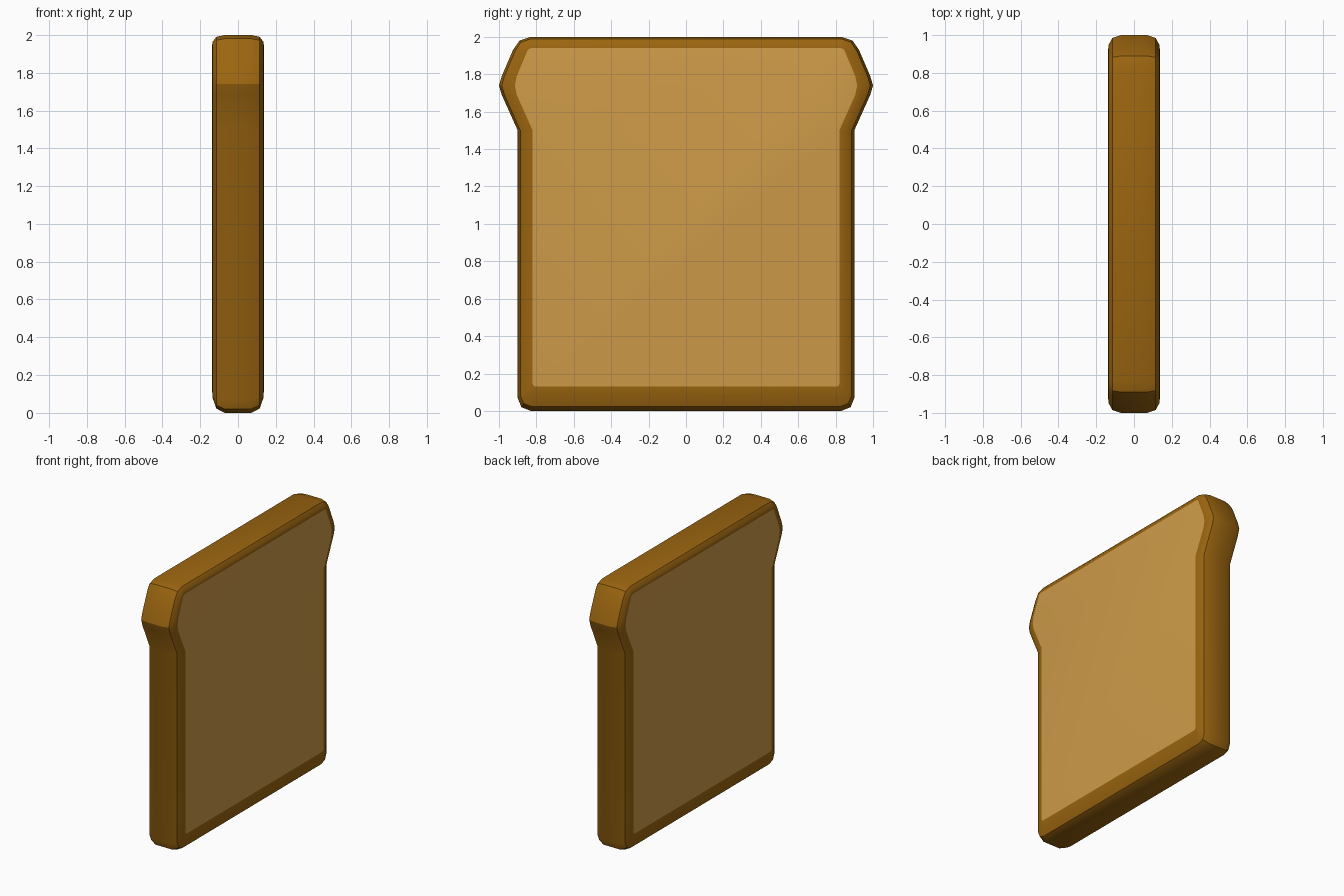
import bpy, bmesh, math

if "Cube" in bpy.data.objects:
    bpy.data.objects.remove(bpy.data.objects["Cube"])

def material(name, color):
    m = bpy.data.materials.new(name)
    m.diffuse_color = (*color, 1)
    m.use_nodes = True
    m.node_tree.nodes["Principled BSDF"].inputs["Base Color"].default_value = m.diffuse_color
    return m

crust = material("brown crust", (0.328, 0.130, 0.005))
crumb = material("golden crumb", (0.62, 0.328, 0.066))

# Half outlines (y, z): crust edge and border of the crumb
OUTER = [(0.83, 0), (0.88, 0.02), (0.90, 0.07), (0.90, 1.50), (0.985, 1.69), (1.0, 1.74),
         (0.985, 1.79), (0.925, 1.93), (0.89, 1.98), (0.83, 2.0)]
INNER = [(0.80, 0.13), (0.814, 0.133), (0.82, 0.145), (0.82, 1.50), (0.905, 1.69), (0.915, 1.74),
         (0.905, 1.79), (0.855, 1.91), (0.845, 1.933), (0.83, 1.94)]
# Rounded crust section: x position and blend from outer to inner outline
SECTION = [(0.07, 0), (0.115, 0.18), (0.134, 0.6), (0.138, 1)]
SECTION = [(-x, t) for x, t in reversed(SECTION)] + SECTION

def ring(bm, x, t):
    half = [(a[0] + (b[0] - a[0]) * t, a[1] + (b[1] - a[1]) * t) for a, b in zip(OUTER, INNER)]
    loop = half + [(-y, z) for y, z in reversed(half)]
    return [bm.verts.new((x, y, z)) for y, z in loop]

# Bread slice: crust rings closed by two crumb faces
bm = bmesh.new()
rings = [ring(bm, x, t) for x, t in SECTION]
for a, b in zip(rings, rings[1:]):
    for i in range(len(a)):
        j = (i + 1) % len(a)
        bm.faces.new((a[i], a[j], b[j], b[i]))
for r in (rings[0], rings[-1]):
    bm.faces.new(r).material_index = 1
bmesh.ops.recalc_face_normals(bm, faces=bm.faces)
mesh = bpy.data.meshes.new("bread_slice")
bm.to_mesh(mesh)
bm.free()
mesh.materials.append(crust)
mesh.materials.append(crumb)
slice_obj = bpy.data.objects.new("bread_slice", mesh)
bpy.context.collection.objects.link(slice_obj)
bpy.context.view_layer.objects.active = slice_obj
slice_obj.select_set(True)
bpy.ops.object.shade_smooth_by_angle(angle=math.radians(30))
